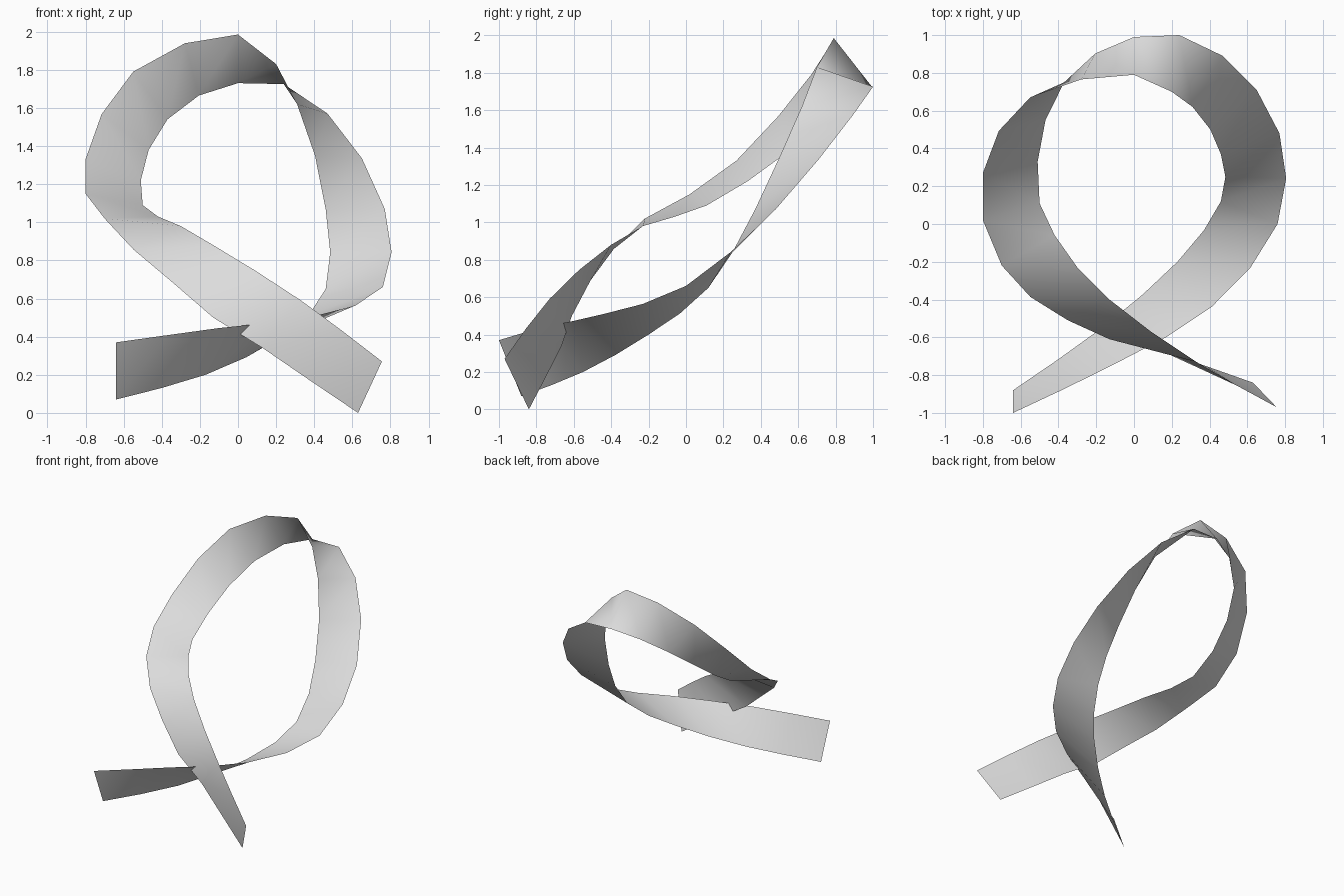
import bpy
import bmesh
from mathutils import Vector

cube = bpy.data.objects.get("Cube")
if cube:
    bpy.data.objects.remove(cube, do_unlink=True)


def ribbon_edge(controls, bends):
    """Add a point between each pair of controls: a given bend, or a spline midpoint."""
    pts = [Vector(c) for c in controls]
    padded = [2 * pts[0] - pts[1]] + pts + [2 * pts[-1] - pts[-2]]
    edge = []
    spans = zip(padded, padded[1:], padded[2:], padded[3:])
    for i, (before, start, end, after) in enumerate(spans):
        edge.append(start)
        if i in bends:
            edge.append(Vector(bends[i]))
        else:
            edge.append((9 * (start + end) - before - after) / 16)
    edge.append(pts[-1])
    return edge


# Two edges of the looping, twisting ribbon, with tighter bends at the crest and side
first_edge = ribbon_edge([
    (-.64, -1, .37), (-.1, -.74, .445), (.41, -.44, .51), (.76, 0, .66),
    (.77, .48, 1.07), (.47, .89, 1.57), (0, .99, 1.73), (-.37, .75, 1.54),
    (-.51, .33, 1.22), (-.42, -.06, 1.03), (-.13, -.4, .88),
    (.33, -.73, .59), (.755, -.97, .27)],
    {5: (.24, 1, 1.725), 8: (-.5, .11, 1.09), 9: (-.3, -.23, .98)})
second_edge = ribbon_edge([
    (-.64, -.88, .07), (-.17, -.55, .2), (.23, -.2, .4), (.46, .12, .65),
    (.46, .37, 1.07), (.31, .62, 1.62), (0, .79, 1.985), (-.55, .67, 1.79),
    (-.8, .27, 1.33), (-.7, -.22, 1.02), (-.35, -.51, .69),
    (.13, -.665, .34), (.63, -.84, 0)],
    {5: (.2, .7, 1.83), 8: (-.8, .02, 1.15), 10: (-.13, -.61, .5)})

# Thin strip between the edges, every panel folded along the same diagonal
bm = bmesh.new()
rungs = [(bm.verts.new(a), bm.verts.new(b)) for a, b in zip(first_edge, second_edge)]
for (a, b), (c, d) in zip(rungs, rungs[1:]):
    for corners in ((a, b, c), (b, d, c)):
        bm.faces.new(corners).smooth = True
mesh = bpy.data.meshes.new("ribbon")
bm.to_mesh(mesh)
bm.free()
ribbon = bpy.data.objects.new("ribbon", mesh)
bpy.context.collection.objects.link(ribbon)

# Plain pale grey cloth
grey = bpy.data.materials.new("pale grey")
grey.use_nodes = True
grey.diffuse_color = (.72, .72, .72, 1)
grey.node_tree.nodes["Principled BSDF"].inputs["Base Color"].default_value = grey.diffuse_color
mesh.materials.append(grey)
